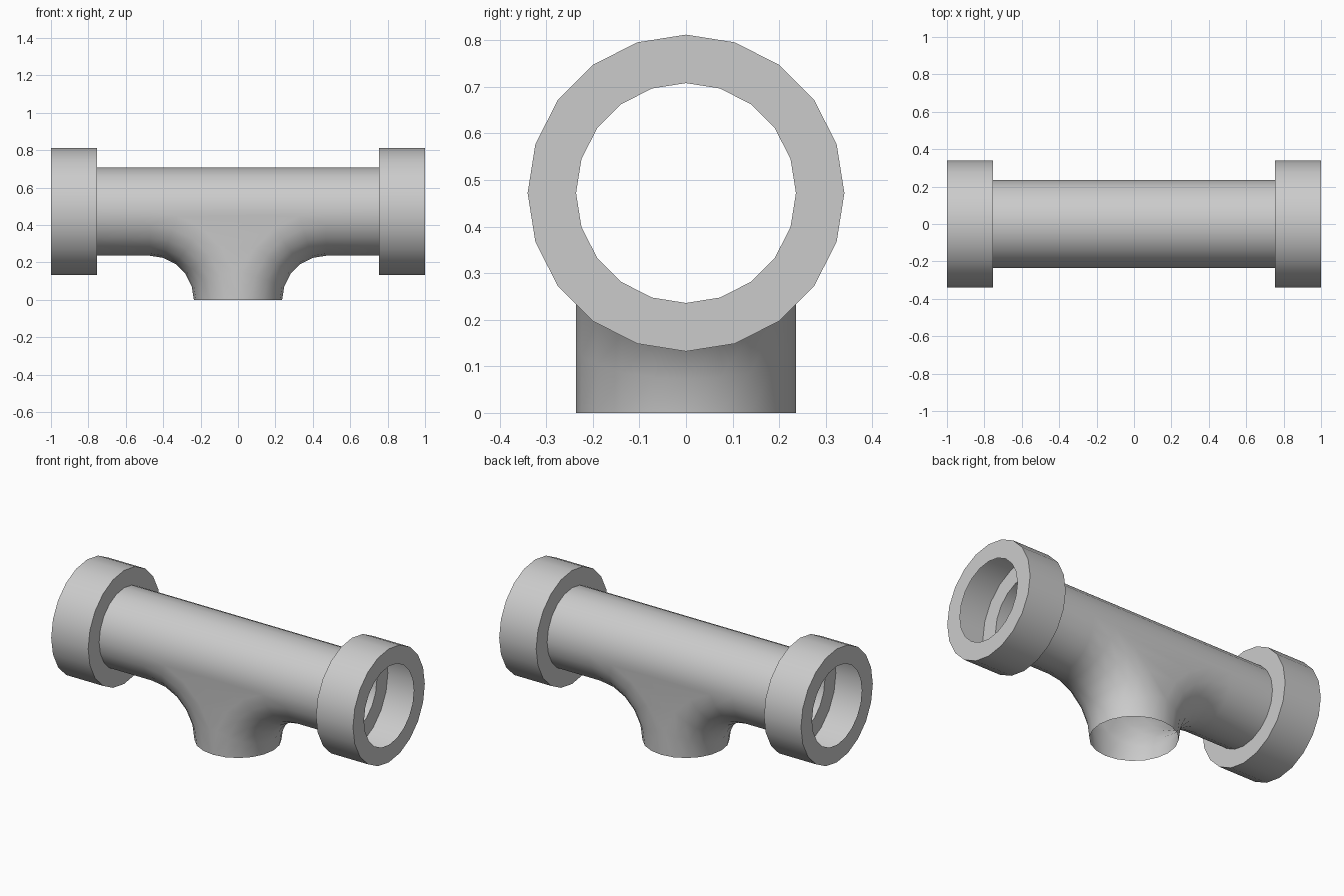
import bpy, bmesh, math

if "Cube" in bpy.data.objects:
    bpy.data.objects.remove(bpy.data.objects["Cube"])

R = 0.236           # pipe radius
ZC = 2 * R          # pipe axis height, also bend centre offset
COLLAR_R = 0.34
COLLAR_X = 0.755
HALF = 10           # facets per half circle
BEND = 5            # segments in each quarter bend


def skin(bm, rows, closed=False):
    """Skin neighbouring rows of points with faces."""
    vs = [[bm.verts.new(p) for p in row] for row in rows]
    for a, b in zip(vs, vs[1:]):
        n = len(a)
        for i in range(n if closed else n - 1):
            j = (i + 1) % n
            bm.faces.new((a[i], a[j], b[j], b[i]))


def finish(bm, name, is_outward):
    bmesh.ops.remove_doubles(bm, verts=bm.verts, dist=1e-4)
    bmesh.ops.recalc_face_normals(bm, faces=bm.faces)
    bm.normal_update()
    if not is_outward(bm):
        bmesh.ops.reverse_faces(bm, faces=bm.faces)
    me = bpy.data.meshes.new(name)
    bm.to_mesh(me)
    bm.free()
    ob = bpy.data.objects.new(name, me)
    bpy.context.collection.objects.link(ob)
    bpy.ops.object.select_all(action='DESELECT')
    ob.select_set(True)
    bpy.context.view_layer.objects.active = ob
    bpy.ops.object.shade_smooth_by_angle(angle=math.radians(35))


def ring(x, r):
    n = 2 * HALF
    return [(x, r * math.cos(math.tau * i / n), ZC + r * math.sin(math.tau * i / n))
            for i in range(n)]


half = [math.pi * i / HALF for i in range(HALF + 1)]
bend = [math.pi / 2 * i / BEND for i in range(BEND + 1)]

# Tee pipe: upper half shell
bm = bmesh.new()
skin(bm, [[(x, R * math.cos(a), ZC + R * math.sin(a)) for a in half]
          for x in (-COLLAR_X, -ZC, ZC, COLLAR_X)])

# Lower half shells, each bending down into the branch
for s in (-1, 1):
    rows = [[(s * COLLAR_X, R * math.cos(a), ZC - R * math.sin(a)) for a in half]]
    for t in reversed(bend):
        rows.append([(s * (ZC - (ZC - R * math.sin(a)) * math.cos(t)),
                      R * math.cos(a),
                      (ZC - R * math.sin(a)) * math.sin(t)) for a in half])
    skin(bm, rows)

# Flat webs between the two bends, front and back
for y in (-R, R):
    arc = [(ZC - ZC * math.cos(t), ZC * math.sin(t)) for t in bend]
    skin(bm, [[(-x, y, z), (x, y, z)] for x, z in arc[1:]])
    x, z = arc[1]
    bm.faces.new([bm.verts.new(p) for p in ((0, y, 0), (x, y, z), (-x, y, z))])

finish(bm, "tee_pipe",
       lambda b: max(b.faces, key=lambda f: f.calc_center_median().z).normal.z > 0)

# Hollow end collars, open towards the pipe
for s, name in ((-1, "left_collar"), (1, "right_collar")):
    bm = bmesh.new()
    skin(bm, [ring(s * COLLAR_X, R), ring(s * COLLAR_X, COLLAR_R),
              ring(s, COLLAR_R), ring(s, R)], closed=True)
    finish(bm, name,
           lambda b: max(b.faces, key=lambda f: abs(f.calc_center_median().x)).normal.x * s > 0)
